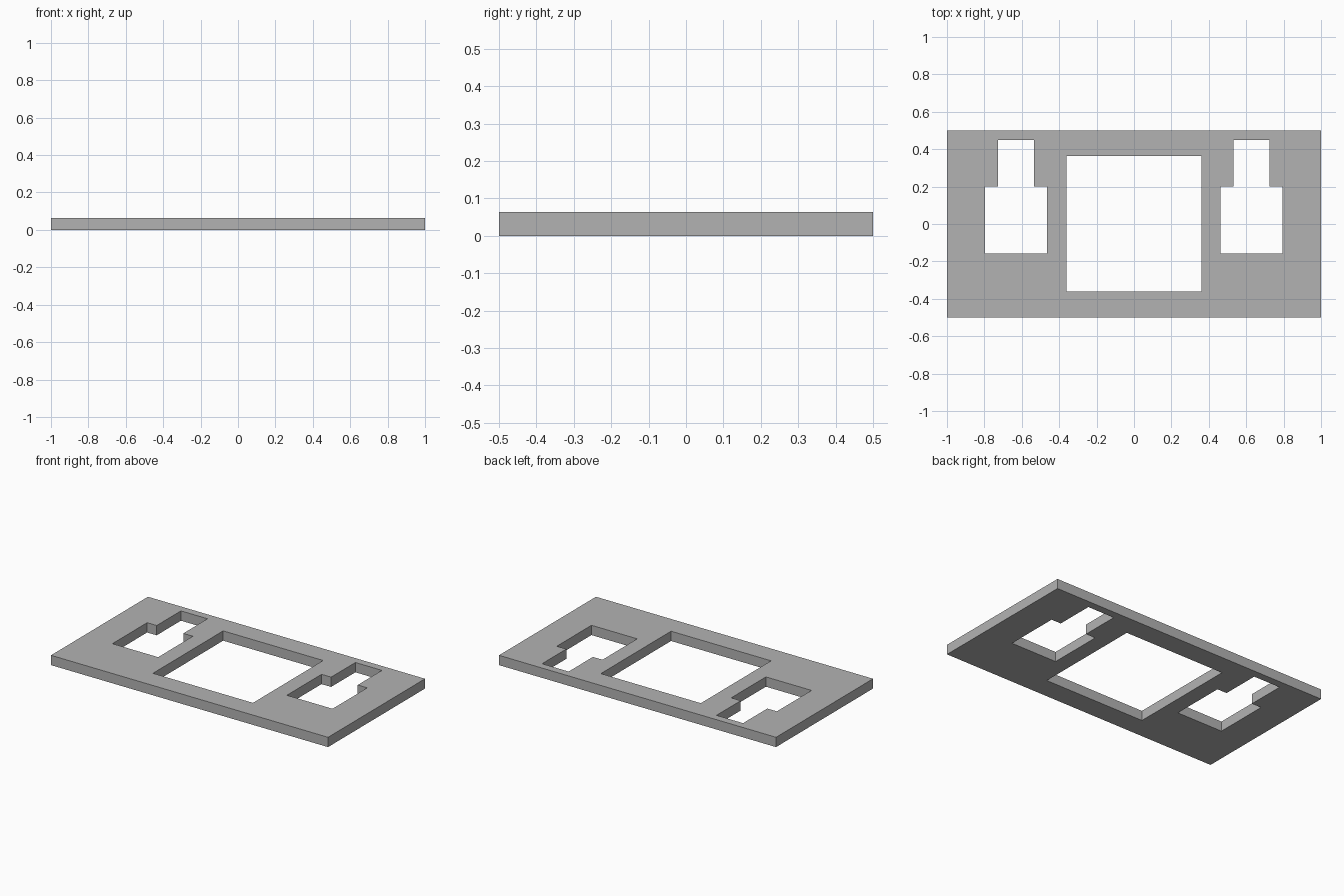
import bpy
import bmesh

cube = bpy.data.objects.get("Cube")
if cube:
    bpy.data.objects.remove(cube, do_unlink=True)

THICKNESS = 0.064


def rectangle(x0, y0, x1, y1):
    return [(x0, y0), (x1, y0), (x1, y1), (x0, y1)]


def stepped_slot(cx):
    # Wide slot with a narrower neck towards the back
    half = [(0.165, -0.158), (0.165, 0.2), (0.096, 0.2), (0.096, 0.45)]
    right = [(cx + x, y) for x, y in half]
    left = [(cx - x, y) for x, y in reversed(half)]
    return right + left


# Plate outline and its three openings
loops = [
    rectangle(-1, -0.5, 1, 0.5),
    rectangle(-0.362, -0.36, 0.36, 0.364),
    stepped_slot(-0.631),
    stepped_slot(0.628),
]

bm = bmesh.new()
for loop in loops:
    verts = [bm.verts.new((x, y, 0)) for x, y in loop]
    for i, vert in enumerate(verts):
        bm.edges.new((verts[i - 1], vert))

# Fill between the loops, then raise to full thickness
bmesh.ops.triangle_fill(bm, use_beauty=True, edges=bm.edges[:], normal=(0, 0, 1))
raised = bmesh.ops.extrude_face_region(bm, geom=bm.faces[:], use_keep_orig=True)
top = [g for g in raised["geom"] if isinstance(g, bmesh.types.BMVert)]
bmesh.ops.translate(bm, vec=(0, 0, THICKNESS), verts=top)
bmesh.ops.recalc_face_normals(bm, faces=bm.faces[:])

mesh = bpy.data.meshes.new("mounting_plate")
bm.to_mesh(mesh)
bm.free()
plate = bpy.data.objects.new("mounting_plate", mesh)
bpy.context.collection.objects.link(plate)

# Plain grey material
grey = bpy.data.materials.new("plain grey")
grey.use_nodes = True
color = (0.45, 0.45, 0.45, 1)
grey.diffuse_color = color
grey.node_tree.nodes["Principled BSDF"].inputs["Base Color"].default_value = color
mesh.materials.append(grey)
